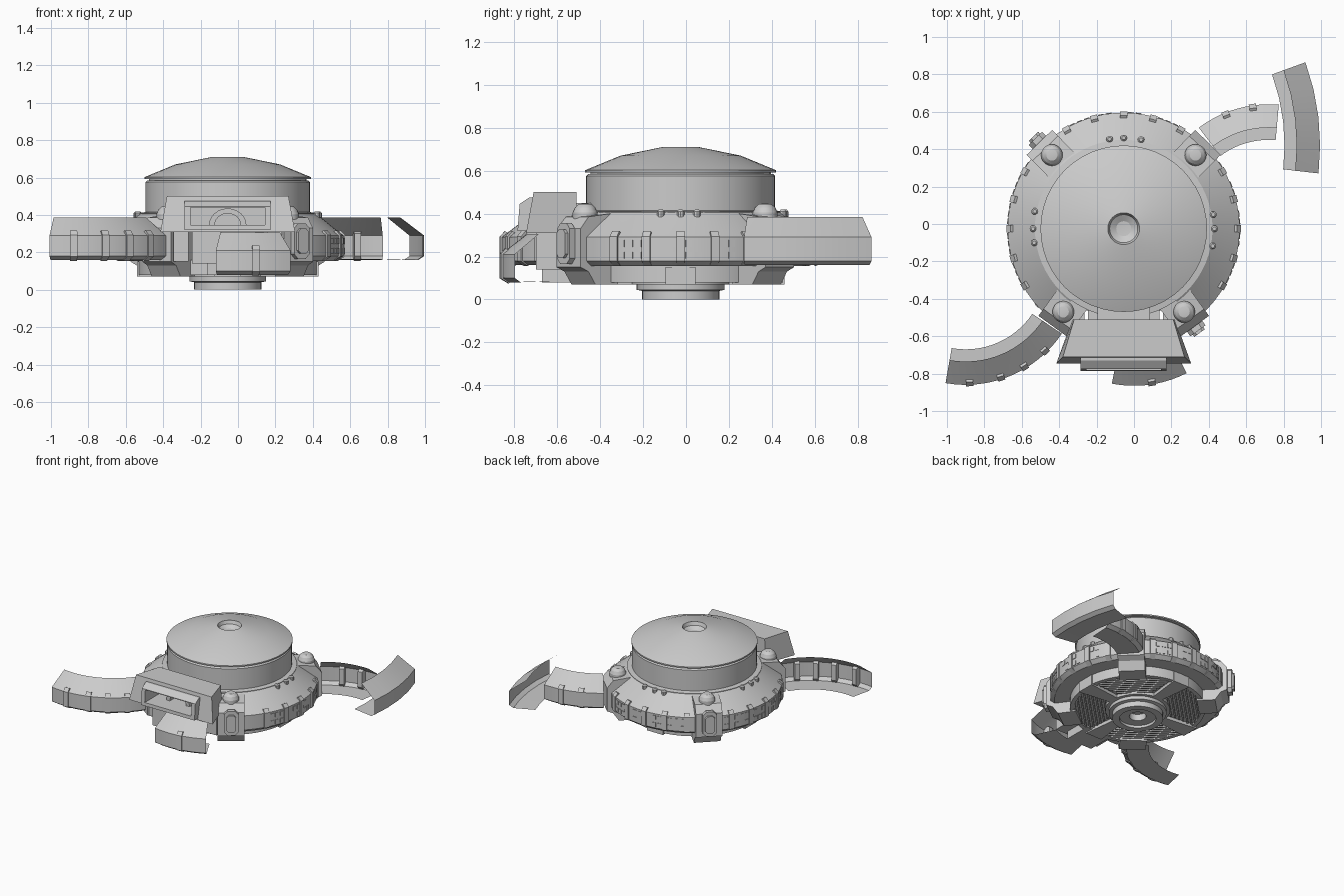
import bpy, bmesh, math, random
from mathutils import Matrix, Vector

if "Cube" in bpy.data.objects:
    bpy.data.objects.remove(bpy.data.objects["Cube"])

random.seed(4)
C = (-0.055, -0.025)          # axis of the main hull
R = 0.62                      # hull ring radius


def finish(bm, name):
    bmesh.ops.remove_doubles(bm, verts=bm.verts, dist=1e-4)
    bmesh.ops.recalc_face_normals(bm, faces=bm.faces)
    me = bpy.data.meshes.new(name)
    bm.to_mesh(me)
    bm.free()
    ob = bpy.data.objects.new(name, me)
    bpy.context.collection.objects.link(ob)
    return ob


def sweep(bm, prof, c=C, a0=0, a1=360, steps=64, closed=False):
    """Revolve an (r, z) profile about a vertical axis at c."""
    rows = []
    for i in range(steps + 1):
        a = math.radians(a0 + (a1 - a0) * i / steps)
        rows.append([bm.verts.new((c[0] + r * math.cos(a), c[1] + r * math.sin(a), z)) for r, z in prof])
    n = len(prof)
    for p, q in zip(rows, rows[1:]):
        for j in range(n if closed else n - 1):
            k = (j + 1) % n
            bm.faces.new((p[j], q[j], q[k], p[k]))
    if closed and a1 - a0 < 360:
        bm.faces.new(rows[0])
        bm.faces.new(rows[-1])


def prism(bm, pts, axis_vec, mat=Matrix()):
    """Extrude a planar polygon along a vector, then place it."""
    v = Vector(axis_vec)
    a = [bm.verts.new(mat @ (Vector(p) - v / 2)) for p in pts]
    b = [bm.verts.new(mat @ (Vector(p) + v / 2)) for p in pts]
    bm.faces.new(a)
    bm.faces.new(b)
    for i in range(len(pts)):
        k = (i + 1) % len(pts)
        bm.faces.new((a[i], a[k], b[k], b[i]))


def box(bm, x0, x1, y0, y1, z0, z1, mat=Matrix()):
    z = (z0 + z1) / 2
    prism(bm, [(x0, y0, z), (x1, y0, z), (x1, y1, z), (x0, y1, z)], (0, 0, z1 - z0), mat)


def lathe(name, prof, **kw):
    bm = bmesh.new()
    sweep(bm, prof, **kw)
    return finish(bm, name)


def polar(deg, c=C):
    return Matrix.Translation((c[0], c[1], 0)) @ Matrix.Rotation(math.radians(deg), 4, 'Z')


def strap(bm, a, c=C, r=R, dz=0):
    p = [(r - .03, .155), (r + .008, .178), (r + .008, .293), (r - .015, .318), (r - .05, .30), (r - .05, .18)]
    sweep(bm, [(q, z + dz) for q, z in p], c, a - 1.8, a + 1.8, 1, True)


# Central drum, lid and core
lathe("drum", [(.46, .08), (.46, .36), (.475, .40), (.475, .41), (.44, .415), (.44, .575), (.43, .585)])
lathe("lid", [(.42, .575), (.42, .592), (.445, .592), (.445, .602), (.28, .67), (.085, .71),
              (.075, .685), (.04, .665), (0, .662)], steps=48)

# Hull ring, open at the front for the docking module
lathe("hull_ring", [(.45, .155), (.59, .155), (R, .18), (R, .29), (.60, .305), (.47, .41), (.44, .412)],
      a0=-54, a1=234, steps=56)

# Straps and windows around the ring
pillars = (45.7, 134.3, -54, 234)
bm, wm = bmesh.new(), bmesh.new()
for a in range(-30, 211, 15):
    if all(abs(a - p) > 11 for p in pillars):
        strap(bm, a)
    for off in (3.6, 7.5, 11.4):
        w = a + off
        if all(abs(w - p) > 11 for p in pillars):
            for z in (.19, .245):
                if random.random() < .7:
                    sweep(wm, [(.612, z), (.624, z), (.624, z + .032), (.612, z + .032)],
                          C, w - 1.4, w + 1.4, 1, True)
finish(bm, "ring_straps")
finish(wm, "ring_windows")

# Small knobs at the foot of the drum
bm = bmesh.new()
for base in (0, 90, 180):
    for d in (-11, 0, 9):
        a = math.radians(base + d)
        c = (C[0] + .485 * math.cos(a), C[1] + .485 * math.sin(a))
        sweep(bm, [(.018, .37), (.018, .41), (.01, .418), (0, .418)], c, steps=10)
finish(bm, "drum_knobs")

# Four pillars with domes, two carrying hatches
side = [(.43, .07), (.56, .07), (.60, .13), (.645, .15), (.645, .33), (.60, .385), (.43, .405)]
for a in pillars:
    m = polar(a)
    bm = bmesh.new()
    prism(bm, [(r, 0, z) for r, z in side], (0, .19, 0), m)
    finish(bm, "pillar")
    p = m @ Vector((.55, 0, 0))
    lathe("pillar_dome", [(.058, .37), (.058, .405), (.048, .428), (.03, .444), (0, .448)], c=(p.x, p.y), steps=20)
    if a in (134.3, -54):
        bm = bmesh.new()
        for s, d in ((1, .03), (.7, .045)):
            w, h, k = .05 * s, .095 * s, .025 * s
            octo = [(-w, -h + k), (-w + k, -h), (w - k, -h), (w, -h + k),
                    (w, h - k), (w - k, h), (-w + k, h), (-w, h - k)]
            prism(bm, [(.645 + d / 2, y, .26 + z) for y, z in octo], (d, 0, 0), m)
        finish(bm, "pillar_hatch")

# Underside: plate, rim, spokes, ribs and hub
lathe("bottom_plate", [(.15, .095), (.45, .095), (.45, .08), (.48, .08), (.48, .16)])
bm, rb = bmesh.new(), bmesh.new()
for q in range(4):
    prism(bm, [(.15, -.03, .11), (.485, -.07, .11), (.485, .07, .11), (.15, .03, .11)], (0, 0, .08), polar(90 * q))
    for i in range(9):
        d = .22 + .027 * i
        h = min(d - .09, math.sqrt(.45 ** 2 - d * d))
        box(rb, d, d + .012, -h, h, .083, .1, polar(45 + 90 * q))
finish(bm, "bottom_spokes")
finish(rb, "bottom_ribs")
lathe("bottom_hub", [(.23, .095), (.23, .07), (.205, .07), (.205, .045), (.18, .04), (.18, 0), (.13, 0),
                     (.13, .02), (.06, .02), (.06, .07), (0, .07)], steps=40)

# Broken ring sections: floor, wall and sloped roof as a thin shell
shell = [(-.19, .165), (-.03, .16), (0, .18), (0, .29), (-.02, .305), (-.125, .385)]
pieces = [("left_arc", (-.90, -.24), R, 260, 326, 16, 0, (272, 288, 301, 314)),
          ("right_arc", (.72, .02), R, 85, 127, 10, 0, (98, 112)),
          ("front_arc", (0, -.245), R, 259, 297, 9, -.08, (279,)),
          ("far_right_arc", (-.305, .42), 1.3, -6.6, 20, 4, 0, ())]
for name, c, r, a0, a1, n, dz, straps in pieces:
    lathe(name, [(r + d, z + dz) for d, z in shell], c=c, a0=a0, a1=a1, steps=n)
    if straps:
        bm = bmesh.new()
        for a in straps:
            strap(bm, a, c, r, dz)
        finish(bm, name + "_straps")

# Docking module at the front: flared housing with a framed opening
cut = bmesh.new()
box(cut, C[0] - .20, C[0] + .20, -.9, -.60, .345, .44)
cutter = finish(cut, "opening_cutter")
cutter.hide_render = True
cutter.hide_viewport = True

bm = bmesh.new()
rings = []
for w0, w1, y0, y1 in ((.275, .265, -.51, -.51), (.36, .325, -.745, -.71)):
    rings.append([bm.verts.new((C[0] + x, y, z)) for x, y, z in
                  ((-w0, y0, .31), (w0, y0, .31), (w1, y1, .50), (-w1, y1, .50))])
b, f = rings
for face in (b, f, *[(b[i], b[(i + 1) % 4], f[(i + 1) % 4], f[i]) for i in range(4)]):
    bm.faces.new(face)
housing = finish(bm, "dock_housing")
bm = bmesh.new()
prism(bm, [(C[0], -.785, .32), (C[0], -.775, .445), (C[0], -.73, .475), (C[0], -.69, .475), (C[0], -.69, .32)],
      (.46, 0, 0))
frame = finish(bm, "dock_frame")
for ob in (housing, frame):
    mod = ob.modifiers.new("opening", 'BOOLEAN')
    mod.object = cutter
    mod.solver = 'EXACT'

# Arch inside the opening
bm = bmesh.new()
arch = [(r * math.cos(t), r * math.sin(t)) for r, ts in ((.10, range(13)), (.07, range(12, -1, -1)))
        for t in [math.pi * i / 12 for i in ts]]
prism(bm, [(C[0] + x, -.63, .345 + z * .9) for x, z in arch], (0, .06, 0))
finish(bm, "dock_arch")

# Dock neck and lower block
bm = bmesh.new()
box(bm, C[0] - .14, C[0] + .14, -.53, -.42, .32, .45)
box(bm, C[0] - .19, C[0] + .19, -.70, -.45, .14, .31)
box(bm, C[0] - .11, C[0] + .11, -.67, -.45, .08, .14)
for s in (-1, 1):
    box(bm, C[0] + s * .25 - .04, C[0] + s * .25 + .04, -.60, -.42, .15, .31)
finish(bm, "dock_support")

# Smooth curved faces, keep hard edges
for ob in bpy.context.scene.objects:
    if ob.type == 'MESH' and not ob.hide_render:
        ob.select_set(True)
        bpy.context.view_layer.objects.active = ob
bpy.ops.object.shade_smooth_by_angle(angle=math.radians(20))
